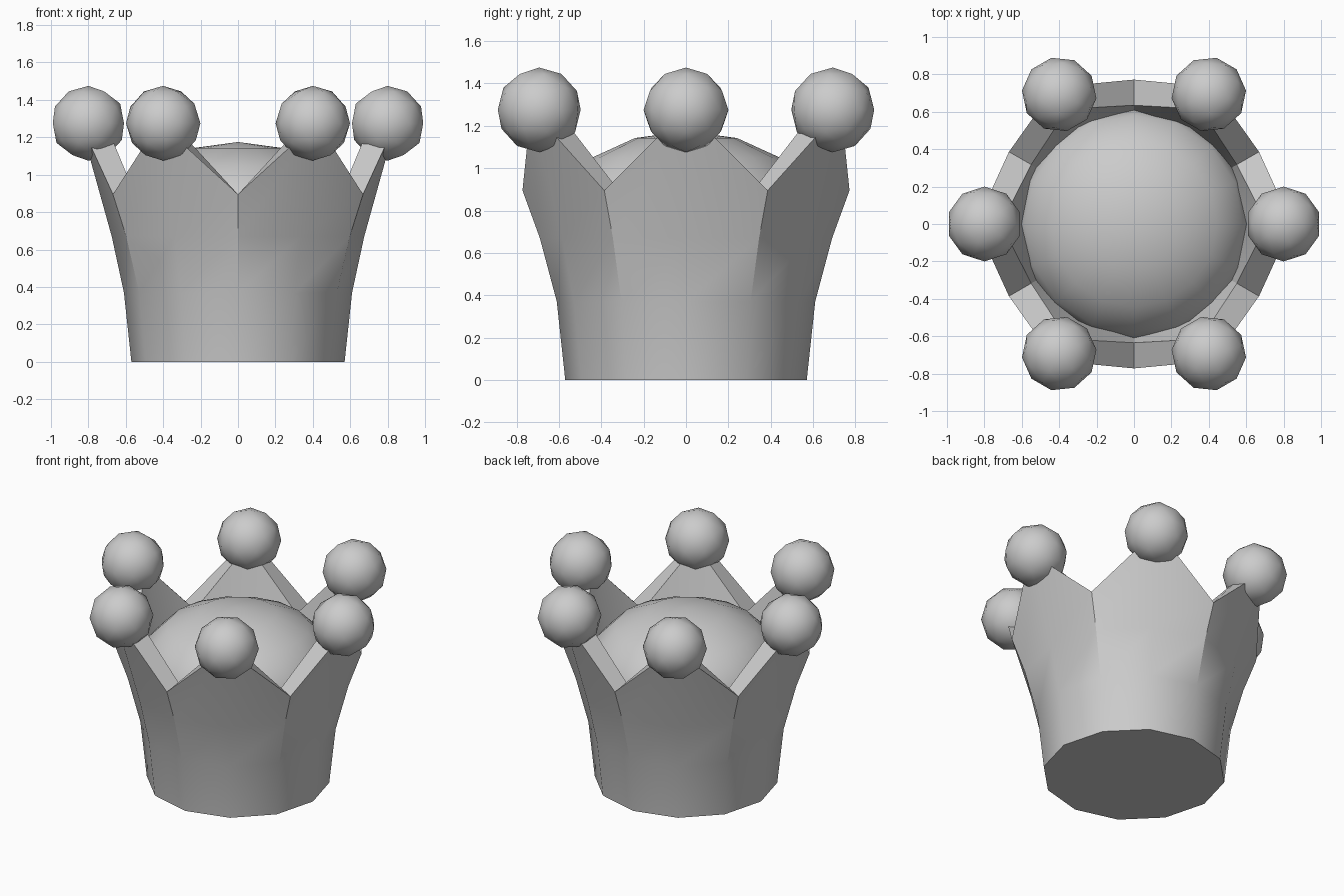
import bpy, bmesh
from math import sin, cos, pi, radians

if "Cube" in bpy.data.objects:
    bpy.data.objects.remove(bpy.data.objects["Cube"])

SIDES = 12


def smooth(obj, angle):
    bpy.ops.object.select_all(action='DESELECT')
    obj.select_set(True)
    bpy.context.view_layer.objects.active = obj
    bpy.ops.object.shade_smooth_by_angle(angle=radians(angle))


# Crown band: twelve-sided flared wall with six points.
# Each row is (peak radius, peak z, valley radius, valley z).
rows = [
    (0.57, 0.0, 0.57, 0.0),
    (0.61, 0.37, 0.61, 0.37),
    (0.675, 0.67, 0.69, 0.67),
    (0.845, 1.28, 0.772, 0.895),   # outer rim
    (0.71, 1.28, 0.635, 0.895),    # inner rim
    (0.56, 0.67, 0.56, 0.67),      # inner wall, hidden by the cushion
]
bm = bmesh.new()
rings = []
for pr, pz, vr, vz in rows:
    ring = []
    for i in range(SIDES):
        r, z = (pr, pz) if i % 2 == 0 else (vr, vz)
        a = 2 * pi * i / SIDES
        ring.append(bm.verts.new((r * cos(a), r * sin(a), z)))
    rings.append(ring)
for lo, hi in zip(rings, rings[1:]):
    for i in range(SIDES):
        j = (i + 1) % SIDES
        bm.faces.new((lo[i], lo[j], hi[j], hi[i]))
bm.faces.new(rings[0][::-1])
bm.faces.new(rings[-1])
bmesh.ops.recalc_face_normals(bm, faces=bm.faces)
mesh = bpy.data.meshes.new("crown_band")
bm.to_mesh(mesh)
bm.free()
band = bpy.data.objects.new("crown_band", mesh)
bpy.context.collection.objects.link(band)
smooth(band, 30)

# Domed cushion filling the crown
bpy.ops.mesh.primitive_uv_sphere_add(segments=16, ring_count=8, radius=1,
                                     location=(0, 0, 0.745))
cushion = bpy.context.object
cushion.name = "cushion"
cushion.scale = (0.63, 0.63, 0.43)
smooth(cushion, 60)

# Ball on every point
for k in range(6):
    a = k * pi / 3
    bpy.ops.mesh.primitive_ico_sphere_add(
        subdivisions=2, radius=0.2,
        location=(0.8 * cos(a), 0.8 * sin(a), 1.275), rotation=(0, 0, a))
    ball = bpy.context.object
    ball.name = f"point_ball_{k + 1}"
    smooth(ball, 60)
